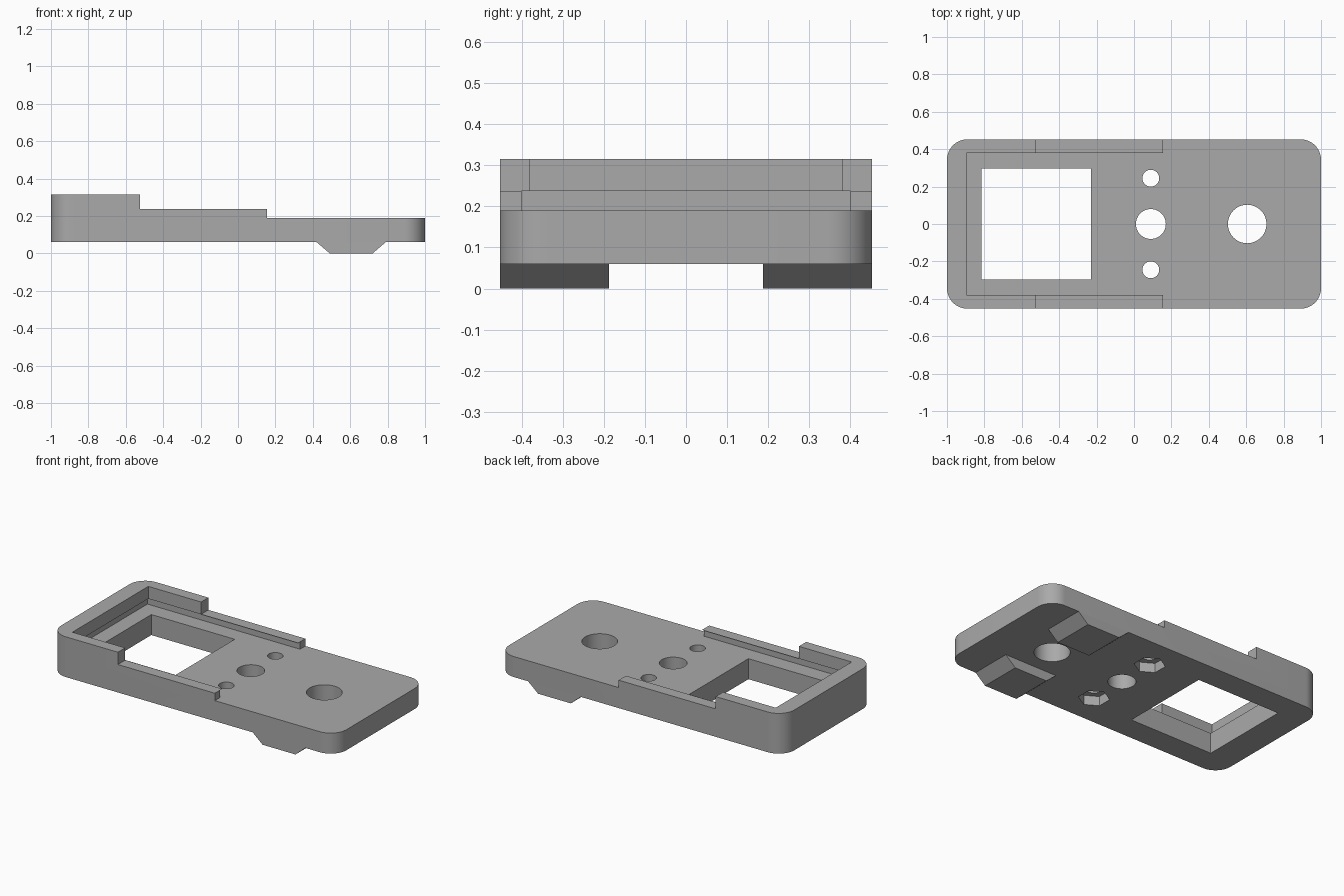
import bpy, bmesh, math

cube = bpy.data.objects.get("Cube")
if cube:
    bpy.data.objects.remove(cube, do_unlink=True)

grey = bpy.data.materials.new("mid grey")
grey.use_nodes = True
COLOUR = (0.4, 0.4, 0.4, 1)
grey.diffuse_color = COLOUR
grey.node_tree.nodes["Principled BSDF"].inputs["Base Color"].default_value = COLOUR

HALF_Y = 0.453
BASE, FLOOR, RAIL, TOP = 0.06, 0.19, 0.237, 0.315


def prism(name, points, offset):
    """Extrude a flat outline of 3D points by an offset vector."""
    bm = bmesh.new()
    face = bm.faces.new([bm.verts.new(p) for p in points])
    ext = bmesh.ops.extrude_face_region(bm, geom=[face])
    verts = [g for g in ext["geom"] if isinstance(g, bmesh.types.BMVert)]
    bmesh.ops.translate(bm, vec=offset, verts=verts)
    bmesh.ops.recalc_face_normals(bm, faces=bm.faces)
    mesh = bpy.data.meshes.new(name)
    bm.to_mesh(mesh)
    bm.free()
    mesh.materials.append(grey)
    obj = bpy.data.objects.new(name, mesh)
    bpy.context.collection.objects.link(obj)
    return obj


def box(name, x0, x1, half_y, z0, z1):
    pts = [(x0, -half_y, z0), (x1, -half_y, z0), (x1, half_y, z0), (x0, half_y, z0)]
    return prism(name, pts, (0, 0, z1 - z0))


def column(name, x, y, radius, z0, z1, sides, turn=0.0):
    angles = [turn + math.tau * i / sides for i in range(sides)]
    pts = [(x + radius * math.cos(a), y + radius * math.sin(a), z0) for a in angles]
    return prism(name, pts, (0, 0, z1 - z0))


def cut(target, cutter):
    mod = target.modifiers.new("cut", "BOOLEAN")
    mod.operation, mod.solver, mod.object = "DIFFERENCE", "EXACT", cutter
    bpy.context.view_layer.objects.active = target
    bpy.ops.object.modifier_apply(modifier=mod.name)
    bpy.data.objects.remove(cutter, do_unlink=True)


# Rounded rectangular body
CORNER, STEPS = 0.11, 12
outline = []
for q, (sx, sy) in enumerate([(1, 1), (-1, 1), (-1, -1), (1, -1)]):
    for i in range(STEPS + 1):
        a = math.pi / 2 * (q + i / STEPS)
        outline.append((sx * (1 - CORNER) + CORNER * math.cos(a),
                        sy * (HALF_Y - CORNER) + CORNER * math.sin(a), BASE))
body = prism("body_plate", outline, (0, 0, TOP - BASE))

# Stepped top: tall end rim, lower side rails, flat deck
cut(body, box("rail_step", -0.525, 1.2, 0.6, RAIL, 0.5))
cut(body, box("deck_step", 0.155, 1.2, 0.6, FLOOR, 0.5))

# Tray inside the rim, with a shallow groove under the lip
cut(body, box("tray_groove", -0.915, 0.3, 0.40, FLOOR, RAIL))
cut(body, box("tray_opening", -0.895, 0.3, 0.38, FLOOR + 0.02, 0.5))

# Square window through the floor
cut(body, box("window", -0.815, -0.23, 0.296, 0, 0.5))

# Round holes
cut(body, column("large_hole", 0.605, 0, 0.103, 0, 0.5, 48))
cut(body, column("middle_hole", 0.09, 0, 0.08, 0, 0.5, 48))
for side in (-1, 1):
    y = 0.245 * side
    cut(body, column("screw_hole", 0.09, y, 0.045, 0, 0.5, 32))
    # Hexagonal nut recess underneath
    cut(body, column("nut_recess", 0.09, y, 0.09, 0, BASE + 0.06, 6, math.pi / 2))

# Tapered feet along both long edges
feet = []
for side, name in ((1, "back_foot"), (-1, "front_foot")):
    profile = [(0.42, BASE), (0.49, 0), (0.72, 0), (0.79, BASE)]
    pts = [(x, side * HALF_Y, z) for x, z in profile]
    feet.append(prism(name, pts, (0, -side * (HALF_Y - 0.187), 0)))

# Smooth the round walls, keep the edges sharp
bpy.ops.object.select_all(action="DESELECT")
for obj in [body] + feet:
    obj.select_set(True)
bpy.context.view_layer.objects.active = body
bpy.ops.object.shade_smooth_by_angle(angle=math.radians(30))
